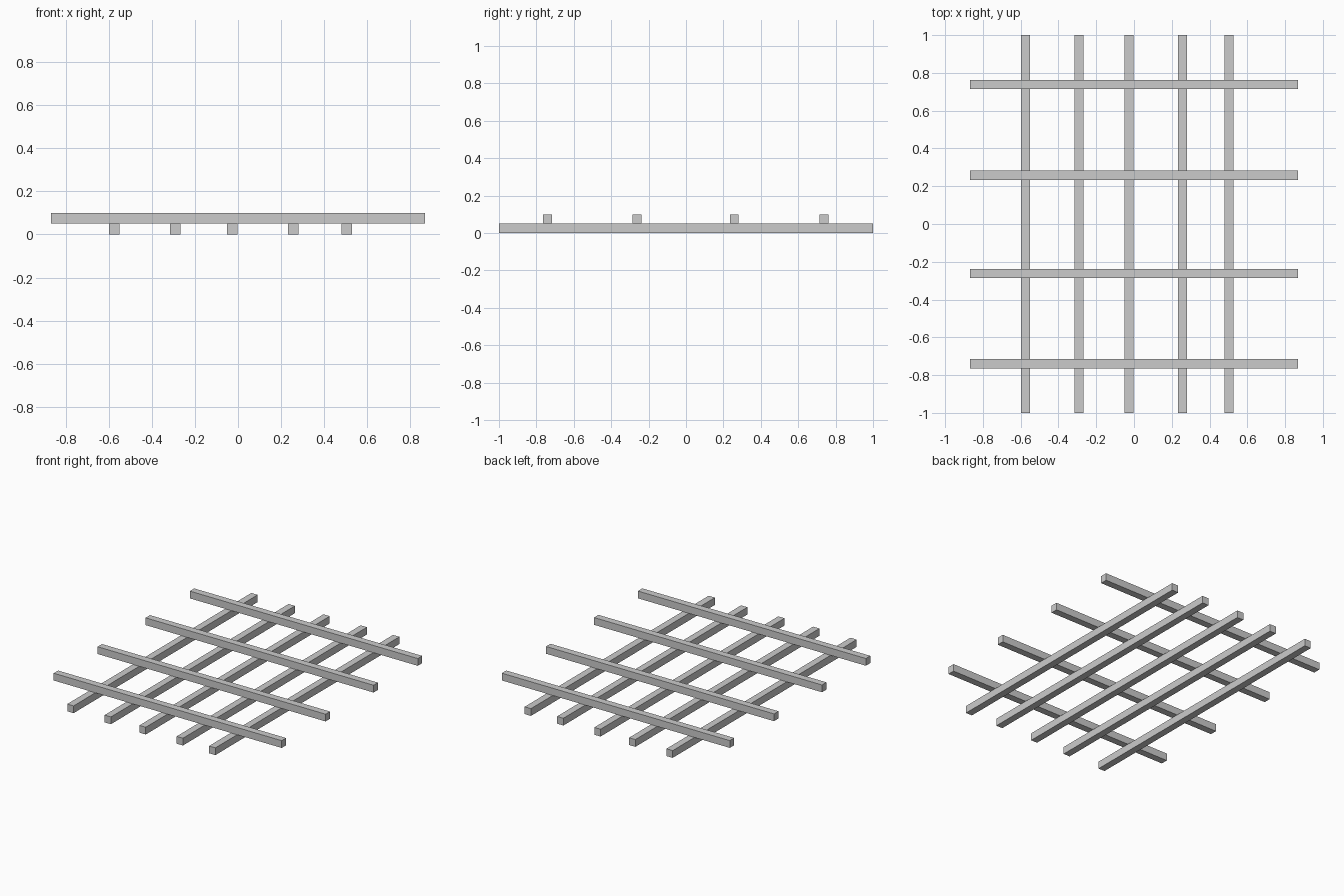
import bpy

if "Cube" in bpy.data.objects:
    bpy.data.objects.remove(bpy.data.objects["Cube"])

T = 0.048   # bar thickness
H = 0.05    # layer height


def bar(name, size, loc):
    bpy.ops.mesh.primitive_cube_add(size=1, location=loc)
    ob = bpy.context.object
    ob.name = name
    ob.scale = size
    bpy.ops.object.transform_apply(location=False, rotation=False, scale=True)
    return ob


# Lower layer: long bars running front to back, slightly uneven spacing
for i, x in enumerate((-0.575, -0.291, -0.026, 0.257, 0.504)):
    bar(f"lower_bar_{i + 1}", (T, 2.0, H), (x, 0, H / 2))

# Upper layer: cross bars resting on the lower ones
for i, y in enumerate((-0.74, -0.263, 0.258, 0.739)):
    bar(f"cross_bar_{i + 1}", (1.735, T, H), (0, y, H * 1.5))
